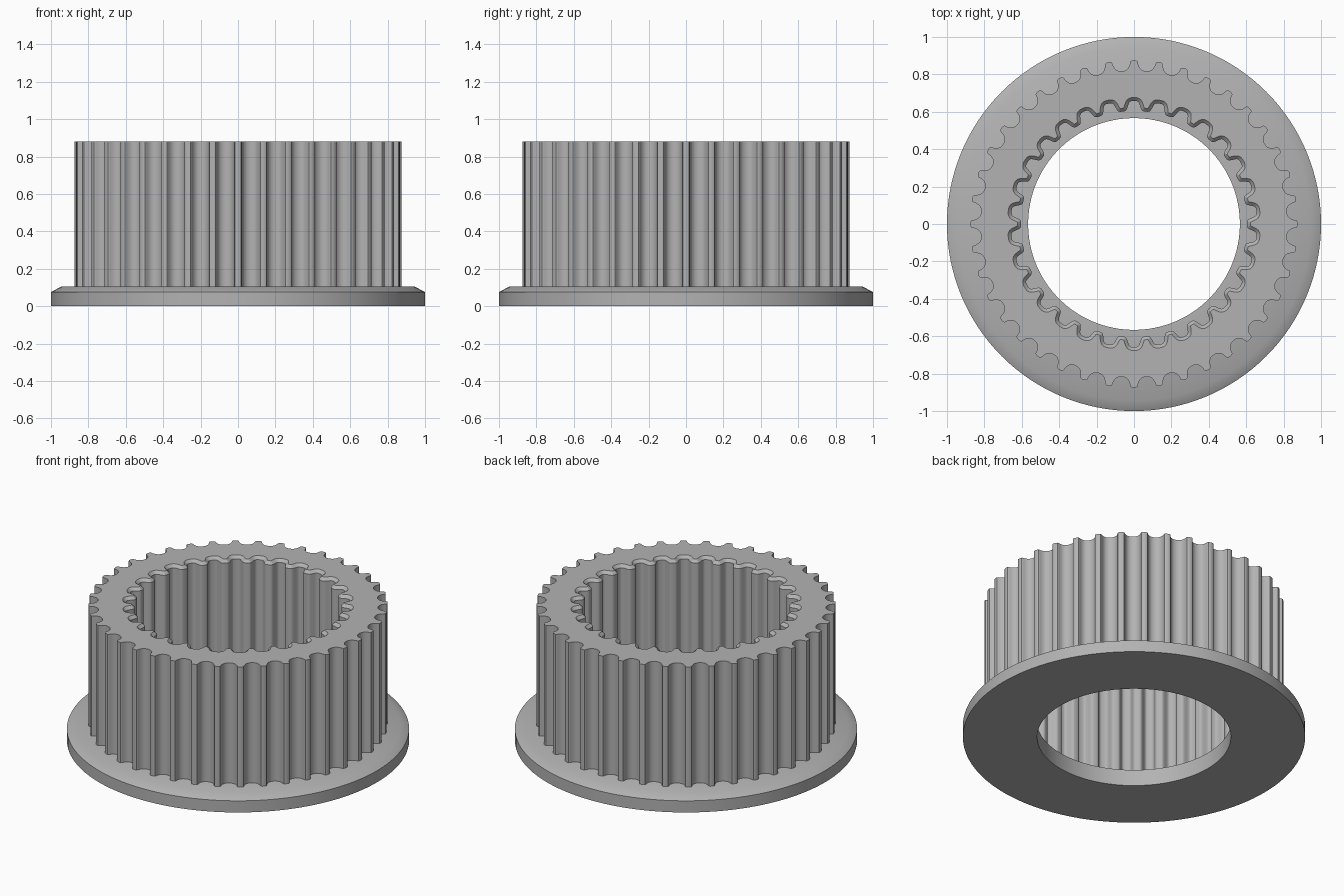
import bpy, bmesh
from math import sin, cos, pi, sqrt, tanh, tau
from mathutils import Vector

cube = bpy.data.objects.get("Cube")
if cube:
    bpy.data.objects.remove(cube, do_unlink=True)

grey = bpy.data.materials.new("plain grey")
grey.use_nodes = True
GREY = (0.45, 0.45, 0.45, 1)
grey.diffuse_color = GREY
grey.node_tree.nodes["Principled BSDF"].inputs["Base Color"].default_value = GREY

FLANGE_TOP, TOP = 0.105, 0.88
BORE = 0.566


def finish(bm, name):
    bmesh.ops.recalc_face_normals(bm, faces=bm.faces)
    mesh = bpy.data.meshes.new(name)
    bm.to_mesh(mesh)
    bm.free()
    mesh.materials.append(grey)
    ob = bpy.data.objects.new(name, mesh)
    bpy.context.collection.objects.link(ob)
    bpy.ops.object.select_all(action='DESELECT')
    ob.select_set(True)
    bpy.context.view_layer.objects.active = ob
    bpy.ops.object.shade_smooth_by_angle(angle=pi / 6)


def ring(bm, points, z):
    return [bm.verts.new((p[0], p[1], z)) for p in points]


def skin(bm, a, b):
    n = len(a)
    for i in range(n):
        j = (i + 1) % n
        bm.faces.new((a[i], a[j], b[j], b[i]))


def circle(radius, n=128):
    return [(radius * cos(tau * i / n), radius * sin(tau * i / n)) for i in range(n)]


def cap(bm, outer, inner):
    edges = []
    for loop in (outer, inner):
        for i, v in enumerate(loop):
            w = loop[(i + 1) % len(loop)]
            edges.append(bm.edges.get((v, w)) or bm.edges.new((v, w)))
    bmesh.ops.triangle_fill(bm, edges=edges, use_beauty=True)


# Flange: a chamfered washer
bm = bmesh.new()
section = [(BORE, 0), (1, 0), (1, 0.075), (0.945, FLANGE_TOP), (BORE, FLANGE_TOP)]
rings = [ring(bm, circle(r), z) for r, z in section]
for k in range(len(rings)):
    skin(bm, rings[k], rings[(k + 1) % len(rings)])
finish(bm, "flange")

# Outer belt teeth: one rounded groove repeated around the rim
TEETH, RIM = 40, 0.875
half = [(0.059, 0), (0.0515, 0.003), (0.0476, 0.009), (0.046, 0.017), (0.0435, 0.024),
        (0.040, 0.031), (0.036, 0.038), (0.0285, 0.045), (0.02, 0.05), (0.01, 0.053)]
groove = ([(-x, d) for x, d in half] + [(0, 0.0536)] + [(x, d) for x, d in reversed(half)])
seat = sqrt(RIM ** 2 - half[0][0] ** 2)
outer = []
for k in range(TEETH):
    a = tau * (k + 0.5) / TEETH
    for t, d in groove:
        r = seat - d
        outer.append((r * cos(a) - t * sin(a), r * sin(a) + t * cos(a)))

# Inner spline: rounded square wave with a valley at the back
SPLINES, STEPS = 30, 24
N = SPLINES * STEPS
inner = []
for i in range(N):
    a = tau * i / N
    wave = tanh(2.2 * cos(SPLINES * (a - pi / 2))) / tanh(2.2)
    r = 0.631 + 0.027 * wave
    inner.append(Vector((r * cos(a), r * sin(a))))

# Same outline pushed outwards for the lead-in chamfer
CHAMFER = 0.018
lip = []
for i, p in enumerate(inner):
    tangent = (inner[(i + 1) % N] - inner[i - 1]).normalized()
    lip.append(p + CHAMFER * Vector((tangent.y, -tangent.x)))

# Toothed sleeve
bm = bmesh.new()
base = FLANGE_TOP - 0.01
out_low, out_high = ring(bm, outer, base), ring(bm, outer, TOP)
in_low, in_high = ring(bm, inner, base), ring(bm, inner, TOP - CHAMFER)
lip_high = ring(bm, lip, TOP)
skin(bm, out_low, out_high)
skin(bm, in_low, in_high)
skin(bm, in_high, lip_high)
cap(bm, out_high, lip_high)
cap(bm, out_low, in_low)
finish(bm, "toothed_sleeve")
